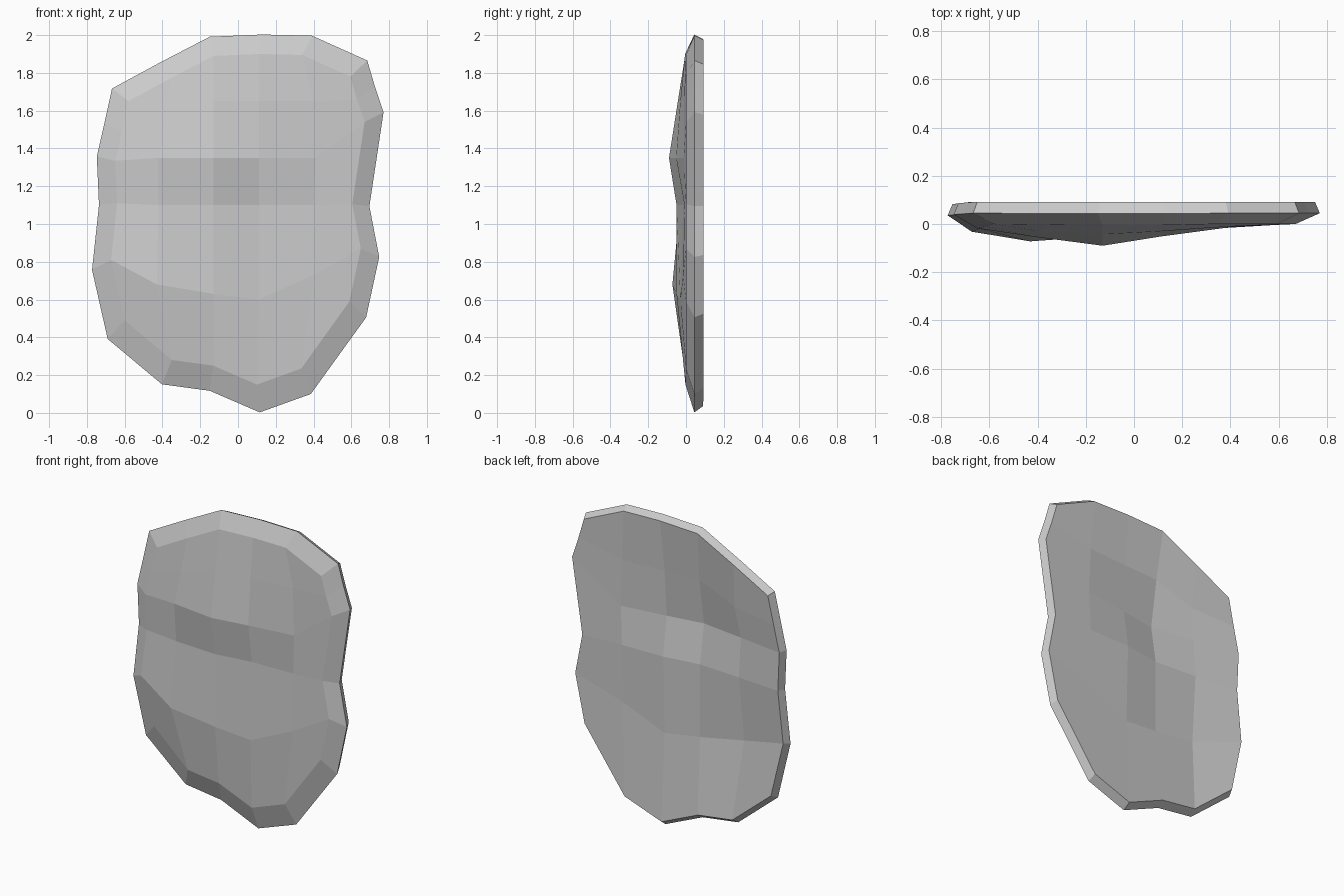
import bpy, bmesh

if "Cube" in bpy.data.objects:
    bpy.data.objects.remove(bpy.data.objects["Cube"])

# Front face as six rows (top to bottom) of six (x, y, z) points
ROWS = [
    [(-.58, 0, 1.65), (-.36, -.003, 1.77), (-.13, -.005, 1.89), (.11, -.005, 1.9), (.34, 0, 1.895), (.595, 0, 1.78)],
    [(-.615, -.01, 1.49), (-.39, -.03, 1.55), (-.13, -.043, 1.65), (.11, -.03, 1.65), (.4, -.01, 1.65), (.63, 0, 1.66)],
    [(-.65, -.018, 1.335), (-.42, -.052, 1.35), (-.13, -.09, 1.35), (.11, -.052, 1.35), (.41, -.012, 1.35), (.67, 0, 1.54)],
    [(-.64, -.02, 1.11), (-.42, -.032, 1.1), (-.13, -.05, 1.1), (.11, -.015, 1.1), (.4, -.008, 1.1), (.605, 0, 1.105)],
    [(-.672, -.032, .81), (-.43, -.072, .68), (-.13, -.05, .63), (.11, -.03, .6), (.4, -.015, .73), (.65, 0, .87)],
    [(-.6, 0, .49), (-.35, -.015, .28), (-.13, -.01, .25), (.1, -.003, .15), (.335, 0, .235), (.59, 0, .59)],
]
N, MID_Z, THICK = 6, 1.18, .092

# Boundary loop of the grid
border = ([(0, c) for c in range(N)] + [(r, N - 1) for r in range(1, N)]
          + [(N - 1, c) for c in range(N - 2, -1, -1)] + [(r, 0) for r in range(N - 2, 0, -1)])


def widened(p, sx, sz, y):
    return (p[0] * sx, y + .3 * p[1], MID_Z + (p[2] - MID_Z) * sz)


bm = bmesh.new()
front, back, rim = {}, {}, {}
for r in range(N):
    for c in range(N):
        p = ROWS[r][c]
        front[r, c] = bm.verts.new(p)
        if (r, c) in border:
            rim[r, c] = bm.verts.new(widened(p, 1.15, 1.143, .045))
            back[r, c] = bm.verts.new(widened(p, 1.12, 1.11, THICK))
        else:
            back[r, c] = bm.verts.new((p[0], p[1] + THICK, p[2]))

# Front and back skins
for r in range(N - 1):
    for c in range(N - 1):
        k = [(r, c), (r + 1, c), (r + 1, c + 1), (r, c + 1)]
        bm.faces.new([front[i] for i in k])
        bm.faces.new([back[i] for i in reversed(k)])

# Bevelled edge bands
for i, a in enumerate(border):
    b = border[(i + 1) % len(border)]
    for u, v in ((front, rim), (rim, back)):
        bm.faces.new([u[a], u[b], v[b], v[a]])

bmesh.ops.recalc_face_normals(bm, faces=bm.faces[:])
mesh = bpy.data.meshes.new("curved_slab")
bm.to_mesh(mesh)
bm.free()
slab = bpy.data.objects.new("curved_slab", mesh)
bpy.context.collection.objects.link(slab)
